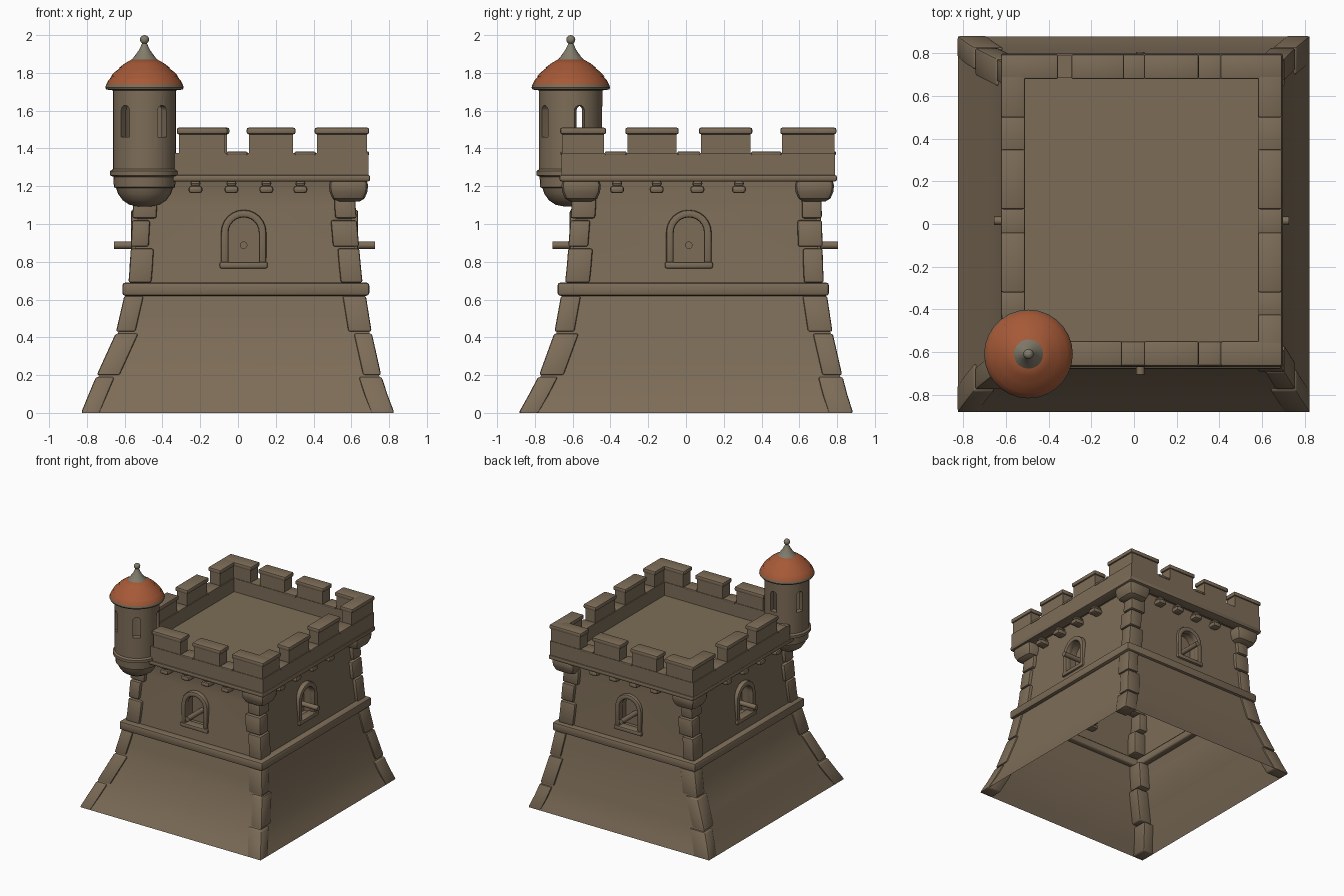
import bpy, bmesh, math, random
from mathutils import Vector

if "Cube" in bpy.data.objects:
    bpy.data.objects.remove(bpy.data.objects["Cube"])

random.seed(4)


def material(name, rgb):
    m = bpy.data.materials.new(name)
    m.diffuse_color = (*rgb, 1)
    m.use_nodes = True
    m.node_tree.nodes["Principled BSDF"].inputs["Base Color"].default_value = m.diffuse_color
    return m


STONE = material("brown_stone", (0.205, 0.152, 0.097))
TILE = material("orange_tile", (0.38, 0.10, 0.038))
LEAD = material("grey_lead", (0.22, 0.20, 0.145))


def make(name, bm, mat=STONE, bevel=0.0):
    bmesh.ops.recalc_face_normals(bm, faces=bm.faces[:])
    me = bpy.data.meshes.new(name)
    bm.to_mesh(me)
    bm.free()
    me.materials.append(mat)
    ob = bpy.data.objects.new(name, me)
    bpy.context.collection.objects.link(ob)
    if bevel:
        mod = ob.modifiers.new("bevel", 'BEVEL')
        mod.width, mod.segments, mod.limit_method = bevel, 2, 'ANGLE'
        mod.angle_limit = math.radians(40)
    return ob


def skin(bm, rings, closed=False):
    """Join equal rings of points with quads, capping or closing the ends."""
    vs = [[bm.verts.new(p) for p in r] for r in rings]
    n = len(vs[0])
    pairs = list(zip(vs, vs[1:])) + ([(vs[-1], vs[0])] if closed else [])
    for a, b in pairs:
        for i in range(n):
            j = (i + 1) % n
            bm.faces.new((a[i], a[j], b[j], b[i]))
    if not closed:
        bm.faces.new(vs[0])
        bm.faces.new(vs[-1])


def rect(x0, x1, y0, y1, z):
    return [(x0, y0, z), (x1, y0, z), (x1, y1, z), (x0, y1, z)]


def box(bm, x0, x1, y0, y1, z0, z1):
    skin(bm, [rect(x0, x1, y0, y1, z0), rect(x0, x1, y0, y1, z1)])


def band(name, x0, x1, y0, y1, z0, z1, t, bevel):
    """Rectangular frame running around the tower."""
    bm = bmesh.new()
    skin(bm, [rect(x0 + d, x1 - d, y0 + d, y1 - d, z) for d, z in ((0, z0), (0, z1), (t, z1), (t, z0))], True)
    make(name, bm, bevel=bevel)


def lathe(name, prof, cx, cy, mat=STONE, n=28, closed=False):
    bm = bmesh.new()
    skin(bm, [[(cx + r * math.cos(k * math.tau / n), cy + r * math.sin(k * math.tau / n), z)
               for k in range(n)] for r, z in prof], closed)
    return make(name, bm, mat)


def cut(ob, cutter):
    mod = ob.modifiers.new("cut", 'BOOLEAN')
    mod.operation, mod.solver, mod.object = 'DIFFERENCE', 'EXACT', cutter
    bpy.context.view_layer.objects.active = ob
    bpy.ops.object.modifier_apply(modifier=mod.name)
    bpy.data.objects.remove(cutter)


# Outer corner line of the tower: z, x0, x1, y0, y1
OUT = [(0, -.831, .828, -.886, .885), (.1, -.79, .79, -.83, .853), (.2, -.748, .758, -.778, .827),
       (.42, -.648, .709, -.698, .777), (.62, -.602, .677, -.662, .747),
       (.7, -.577, .657, -.637, .727), (1.1, -.556, .622, -.606, .718), (1.3, -.55, .62, -.6, .715)]


def extent(z):
    for a, b in zip(OUT, OUT[1:]):
        if z <= b[0]:
            t = (z - a[0]) / (b[0] - a[0])
            return [p + (q - p) * t for p, q in zip(a[1:], b[1:])]


def inset_rect(z, d):
    x0, x1, y0, y1 = extent(z)
    return rect(x0 + d, x1 - d, y0 + d, y1 - d, z)


# Flared body, upper walls and roof deck in one shell
X0, X1, Y0, Y1, T = -.62, .69, -.66, .79, .105
bm = bmesh.new()
skin(bm, [inset_rect(z, .005 + min(z, .1) * .07) for z in (0, .05, .1, .2, .31, .42, .52, .64)]
     + [inset_rect(z, .03) for z in (.65, 1.1, 1.24)]
     + [rect(X0 + .08, X1 - .08, Y0 + .08, Y1 - .08, 1.265)])
walls = make("tower_body", bm)

# Corner stones
SPANS = [(0, .19), (.2, .42), (.43, .62), (.69, .87), (.88, 1.02), (1.03, 1.16)]
bm = bmesh.new()
for cx in (0, 1):
    for cy in (0, 1):
        for i, (za, zb) in enumerate(SPANS):
            wx, wy = (.13, .105) if (i + cx + cy) % 2 else (.105, .13)
            wx += random.uniform(-.012, .012)
            rings = []
            for z in (za, (za + zb) / 2, zb):
                e = extent(z)
                x, y = e[cx], e[2 + cy]
                xi, yi = x + wx * (1 - 2 * cx), y + wy * (1 - 2 * cy)
                rings.append(rect(min(x, xi), max(x, xi), min(y, yi), max(y, yi), z))
            skin(bm, rings)
make("corner_stones", bm, bevel=.011)

# String courses
band("middle_band", -.612, .695, -.68, .757, .62, .69, .07, .015)
band("upper_band", -.625, .70, -.67, .80, 1.225, 1.26, .09, .012)

# Windows with recess, arched frame, sill and rod on each side
SIDES = [("front", (0, -1), .03, .59, [-.225, -.035, .15, .33]),
         ("right", (1, 0), .015, .61, [-.365, -.155, .06, .28]),
         ("back", (0, 1), .03, .69, [-.225, -.035, .15, .33]),
         ("left", (-1, 0), .015, .54, [-.365, -.155, .06, .28])]


def arch(r, foot, spring, steps=12):
    """Arch outline as (along, up) points, from one foot to the other."""
    return [(r, foot)] + [(r * math.cos(math.pi * k / steps), spring + r * math.sin(math.pi * k / steps))
                          for k in range(steps + 1)] + [(-r, foot)]


for name, (dx, dy), mid, wall, corbels in SIDES:
    def at(a, o, z):
        return Vector((a * abs(dy) + o * dx, a * abs(dx) + o * dy, z))

    def side_box(bm, a, half, o0, o1, z0, z1):
        skin(bm, [[at(a + s * half, o, z) for s, o in ((-1, o0), (1, o0), (1, o1), (-1, o1))]
                  for z in (z0, z1)])

    bm = bmesh.new()
    skin(bm, [[at(mid + a, o, z) for a, z in arch(.09, .785, .955)] for o in (wall - .08, wall + .2)])
    cut(walls, make("cutter", bm))

    bm = bmesh.new()
    skin(bm, [[at(mid + a, wall - .03, z), at(mid + a, wall + .026, z),
               at(mid + b, wall + .026, y), at(mid + b, wall - .03, y)]
              for (a, z), (b, y) in zip(arch(.12, .79, .955), arch(.08, .79, .955))])
    make(name + "_window_frame", bm, bevel=.012)

    bm = bmesh.new()
    side_box(bm, mid, .127, wall - .04, wall + .034, .765, .80)
    make(name + "_window_sill", bm, bevel=.01)

    bm = bmesh.new()
    skin(bm, [[at(mid + .02 * math.cos(k * math.pi / 6), wall + o, .888 + .02 * math.sin(k * math.pi / 6))
               for k in range(12)] for o in (-.09, .116)])
    make(name + "_rod", bm)

    # Small rounded corbels under the upper band
    bm = bmesh.new()
    for a in corbels:
        side_box(bm, a, .037, wall - .03, wall + .06, 1.163, 1.203)
        side_box(bm, a, .027, wall - .03, wall + .05, 1.198, 1.23)
    make(name + "_corbels", bm, bevel=.016)

# The tower is an open shell underneath
bm = bmesh.new()
bm.from_mesh(walls.data)
bmesh.ops.delete(bm, geom=[f for f in bm.faces if f.calc_center_median().z < .001], context='FACES')
bm.to_mesh(walls.data)
bm.free()

# Rounded corner corbels (the fourth corner carries the turret)
bm = bmesh.new()
for sx, sy in ((.585, -.555), (.585, .68), (-.51, .68)):
    skin(bm, [rect(sx - h, sx + h, sy - h, sy + h, z)
              for z, h in ((1.12, .06), (1.135, .085), (1.17, .1), (1.235, .107))])
make("corner_corbels", bm, bevel=.03)

# Low parapet walls
bm = bmesh.new()
box(bm, -.37, X1, Y0, Y0 + T, 1.24, 1.375)
box(bm, X0, X1, Y1 - T, Y1, 1.24, 1.375)
box(bm, X0, X0 + T, -.47, Y1 - T, 1.24, 1.375)
box(bm, X1 - T, X1, Y0 + T, Y1 - T, 1.24, 1.375)
make("parapet_wall", bm)

# Merlons and their caps
spots = [(a, b, Y0, Y0 + T) for a, b in ((-.32, -.06), (.05, .30), (.41, X1))]
spots += [(a, b, Y1 - T, Y1) for a, b in ((X0, -.36), (-.29, -.05), (.05, .30), (.41, X1))]
spots += [(X1 - T, X1, a, b) for a, b in ((Y0, -.43), (-.315, -.045), (.075, .345), (.505, Y1))]
spots += [(X0, X0 + T, a, b) for a, b in ((-.315, -.045), (.075, .345), (.505, Y1))]
body, caps, sills = bmesh.new(), bmesh.new(), bmesh.new()
for a, b, c, d in spots:
    box(body, a + .008, b - .008, c + .004, d - .004, 1.37, 1.48)
    box(caps, a - .004, b + .004, c - .006, d + .006, 1.475, 1.51)
for a, b in ((-.06, .05), (.30, .41)):
    for y in (Y0, Y1 - T):
        box(sills, a, b, y - .004, y + T + .004, 1.365, 1.383)
for a, b in ((-.43, -.315), (-.045, .075), (.345, .505)):
    for x in (X0, X1 - T):
        box(sills, x - .004, x + T + .004, a, b, 1.365, 1.383)
make("merlons", body)
make("merlon_caps", caps, bevel=.01)
make("crenel_sills", sills, bevel=.005)

# Corner turret: bowl, hollow wall with five slits, roof
TX, TY = -.495, -.61
lathe("turret_bowl", [(.03, 1.092), (.08, 1.102), (.115, 1.125), (.14, 1.16), (.15, 1.19), (.162, 1.195),
                      (.165, 1.25), (.182, 1.258), (.182, 1.28), (.168, 1.29)], TX, TY)
turret = lathe("turret_wall", [(.168, 1.29), (.168, 1.715), (.125, 1.715), (.125, 1.29)], TX, TY, closed=True)
for k in range(5):
    f = math.radians(34 + 72 * k)
    out, along = Vector((math.sin(f), -math.cos(f), 0)), Vector((math.cos(f), math.sin(f), 0))
    bm = bmesh.new()
    skin(bm, [[Vector((TX, TY, z)) + along * a + out * o for a, z in arch(.028, 1.46, 1.6, 8)]
              for o in (.08, .25)])
    cut(turret, make("cutter", bm))
lathe("turret_eave", [(.13, 1.705), (.165, 1.707), (.203, 1.712), (.208, 1.722), (.203, 1.738), (.17, 1.742)], TX, TY)
for i, prof in enumerate(([(.18, 1.735), (.203, 1.738), (.192, 1.76), (.165, 1.79), (.15, 1.795)],
                          [(.155, 1.78), (.18, 1.78), (.16, 1.802), (.122, 1.832), (.11, 1.838)],
                          [(.11, 1.826), (.136, 1.826), (.105, 1.85), (.07, 1.87)])):
    lathe("roof_tiles_%d" % (i + 1), prof, TX, TY, TILE)
lathe("roof_spire", [(.06, 1.85), (.08, 1.858), (.055, 1.885), (.03, 1.92), (.013, 1.955), (.011, 1.97)], TX, TY, LEAD, 20)
bm = bmesh.new()
bmesh.ops.create_uvsphere(bm, u_segments=16, v_segments=10, radius=.024)
bmesh.ops.translate(bm, verts=bm.verts[:], vec=(TX, TY, 1.976))
make("roof_ball", bm, LEAD)

# Apply modifiers and shade
bpy.ops.object.select_all(action='SELECT')
bpy.context.view_layer.objects.active = walls
bpy.ops.object.convert(target='MESH')
bpy.ops.object.shade_smooth_by_angle(angle=math.radians(35))
